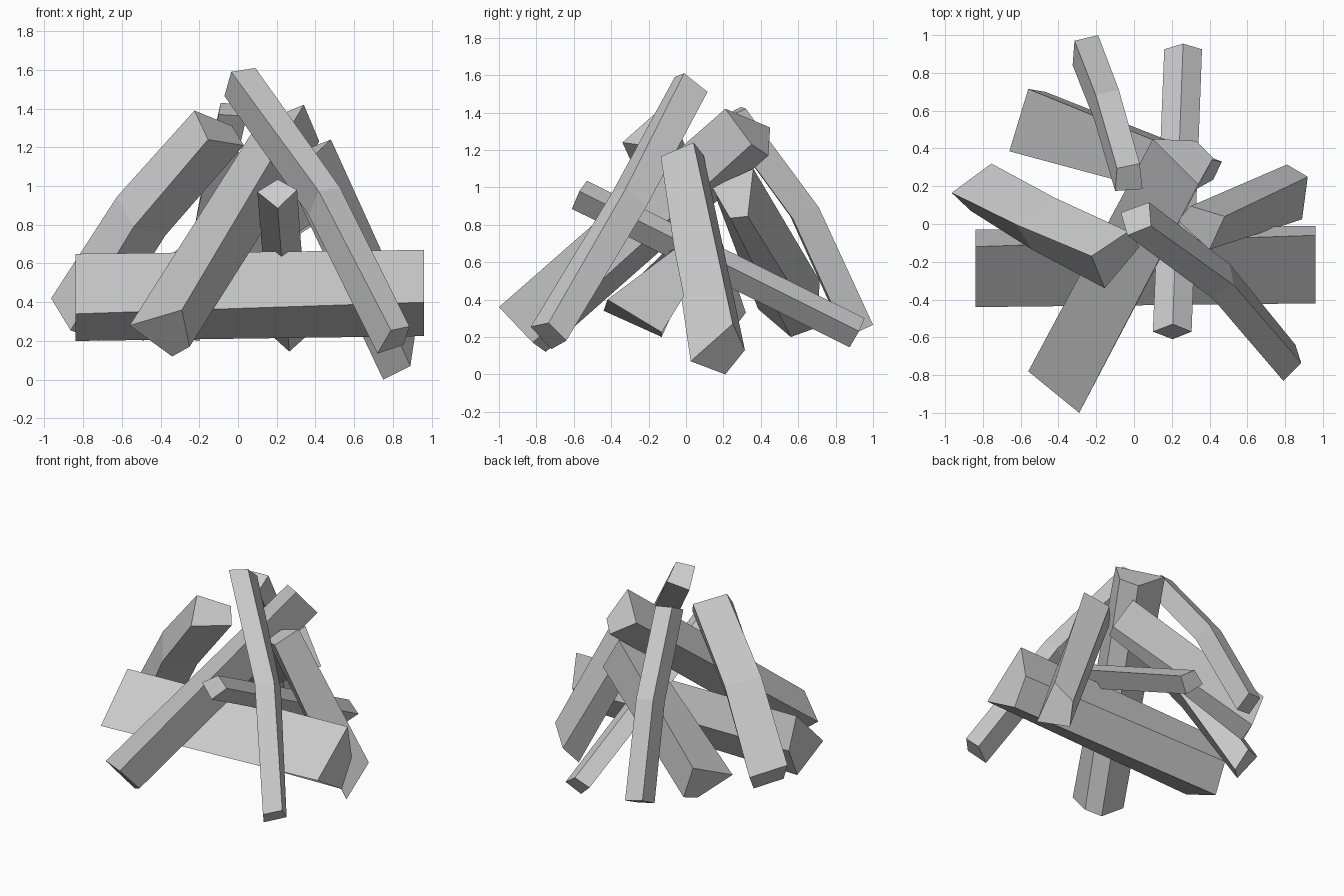
import bpy, bmesh
from mathutils import Vector


def log(name, base, tip, bow=None):
    """Loft a four-sided split log between two roughly cut ends, with an optional bow halfway."""
    rings = [[Vector(p) for p in base], [Vector(p) for p in tip]]
    if bow:
        rings.insert(1, [(a + b) / 2 + Vector(bow) for a, b in zip(*rings)])
    bm = bmesh.new()
    loops = [[bm.verts.new(p) for p in ring] for ring in rings]
    for lo, hi in zip(loops, loops[1:]):
        for i in range(4):
            j = (i + 1) % 4
            bm.faces.new((lo[i], lo[j], hi[j], hi[i]))
    bm.faces.new(loops[0][::-1])
    bm.faces.new(loops[-1])
    bmesh.ops.recalc_face_normals(bm, faces=bm.faces)
    mesh = bpy.data.meshes.new(name)
    bm.to_mesh(mesh)
    bm.free()
    obj = bpy.data.objects.new(name, mesh)
    bpy.context.collection.objects.link(obj)
    return obj


# Thick log lying across the front
log("front_cross_log",
    [(-.84, -.44, .34), (-.84, -.12, .65), (-.84, -.03, .42), (-.84, -.13, .20)],
    [(.96, -.42, .40), (.96, -.06, .67), (.96, -.01, .42), (.96, -.13, .225)])

# Front left log leaning up to the back right
log("front_left_log",
    [(-.56, -.78, .28), (-.29, -1.0, .36), (-.25, -.82, .17), (-.34, -.75, .12)],
    [(.10, .45, 1.32), (.34, .21, 1.42), (.42, .35, 1.23), (.33, .44, 1.17)])

# Slim bowed log leaning from the front right to the peak
log("front_right_log",
    [(.79, -.83, .255), (.885, -.735, .275), (.855, -.64, .18), (.72, -.72, .135)],
    [(-.035, -.06, 1.59), (.09, -.01, 1.61), (.08, .115, 1.51), (-.07, .06, 1.465)],
    bow=(.04, .05, .05))

# Thick left log
log("left_log",
    [(-.965, .165, .42), (-.755, .32, .33), (-.72, .22, .20), (-.865, .07, .255)],
    [(-.225, -.17, 1.39), (-.03, -.04, 1.31), (.03, -.12, 1.21), (-.155, -.34, 1.24)],
    bow=(-.03, 0, .04))

# Slim bowed log at the back
log("back_log",
    [(-.315, .97, .285), (-.19, 1.0, .265), (-.20, .86, .20), (-.325, .84, .22)],
    [(-.09, .295, 1.43), (.03, .32, 1.42), (.045, .185, 1.36), (-.10, .175, 1.37)],
    bow=(0, .05, .05))

# Thin log threaded through the middle
log("middle_stick",
    [(.10, -.57, .97), (.205, -.53, 1.035), (.305, -.57, .98), (.205, -.61, .885)],
    [(.16, .925, .24), (.26, .955, .30), (.36, .925, .23), (.265, .875, .145)])

# Thick log at the back left
log("back_left_log",
    [(-.56, .715, .50), (-.47, .70, .25), (-.49, .56, .20), (-.66, .385, .35)],
    [(.31, .36, 1.10), (.465, .33, .845), (.42, .235, .835), (.25, .14, 1.0)])

# Steep log on the right
log("right_log",
    [(.92, .25, .27), (.89, .025, .07), (.75, .21, 0), (.81, .315, .13)],
    [(.48, .04, 1.24), (.40, -.135, 1.165), (.23, .02, 1.10), (.30, .095, 1.17)])
